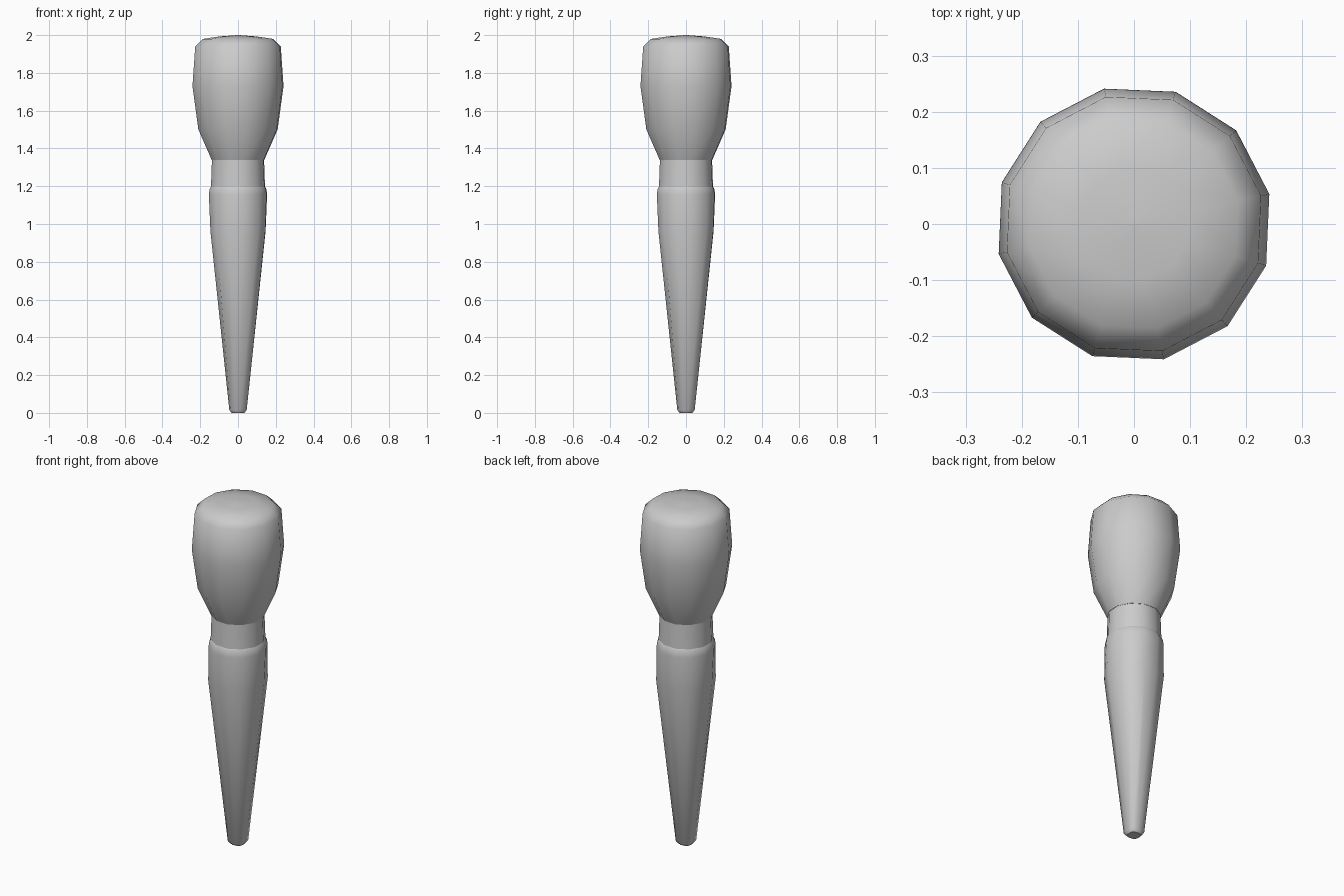
import bpy, bmesh, math

if "Cube" in bpy.data.objects:
    bpy.data.objects.remove(bpy.data.objects["Cube"])

SIDES = 12
TURN = math.radians(12.5)


def lathe(name, rings, cap_top=True, cap_bottom=True, angle=45):
    """Loft 12-sided rings (z, half width, squareness exponent)."""
    bm = bmesh.new()
    loops = []
    for z, half, n in rings:
        loop = []
        for i in range(SIDES):
            a = TURN + i * math.tau / SIDES
            c, s = math.cos(a), math.sin(a)
            r = half / (abs(c) ** n + abs(s) ** n) ** (1 / n)
            loop.append(bm.verts.new((r * c, r * s, z)))
        loops.append(loop)
    for lo, hi in zip(loops, loops[1:]):
        for i in range(SIDES):
            j = (i + 1) % SIDES
            bm.faces.new((lo[i], lo[j], hi[j], hi[i]))
    if cap_bottom:
        bm.faces.new(loops[0][::-1])
    if cap_top:
        bm.faces.new(loops[-1])
    mesh = bpy.data.meshes.new(name)
    bm.to_mesh(mesh)
    bm.free()
    ob = bpy.data.objects.new(name, mesh)
    bpy.context.collection.objects.link(ob)
    bpy.ops.object.select_all(action='DESELECT')
    bpy.context.view_layer.objects.active = ob
    ob.select_set(True)
    bpy.ops.object.shade_smooth_by_angle(angle=math.radians(angle))
    return ob


# Tapered handle: round at the collar, squarer towards the tip
lathe("handle", [
    (0.0, 0.034, 4), (0.015, 0.046, 4), (0.96, 0.147, 2.6),
    (1.155, 0.158, 2.0), (1.185, 0.154, 2.0), (1.20, 0.146, 2.0)])

# Narrow neck between handle and head
lathe("neck", [(1.18, 0.147, 2), (1.35, 0.141, 2)])

# Bulging head with a bevelled, slightly domed top
lathe("head", [
    (1.34, 0.143, 2), (1.50, 0.215, 2), (1.73, 0.247, 2),
    (1.94, 0.232, 2), (1.98, 0.19, 2), (1.993, 0.10, 2), (2.0, 0.005, 2)],
    angle=60)
